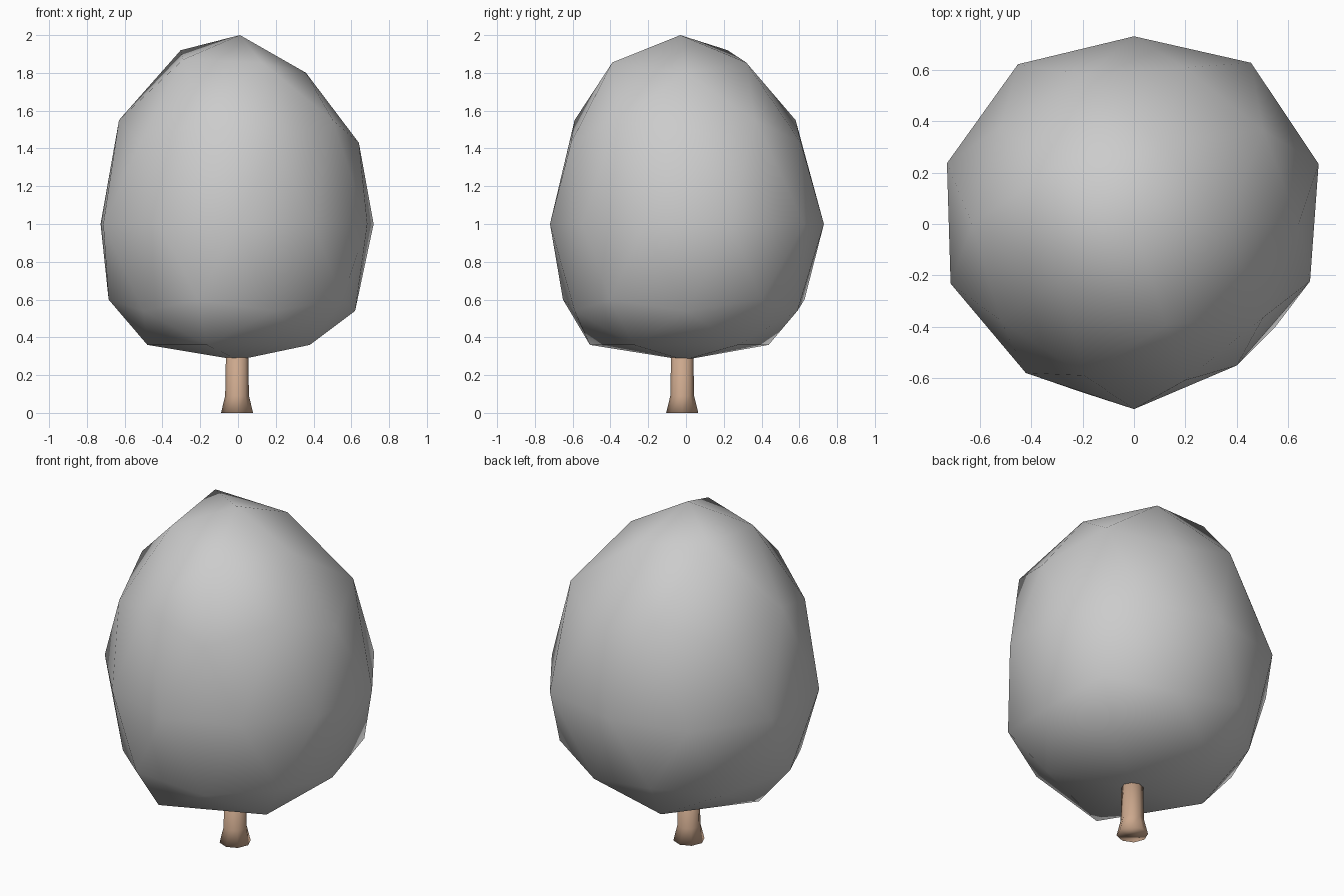
import bpy
import bmesh
from math import atan2, cos, sin, tau

cube = bpy.data.objects.get("Cube")
if cube:
    bpy.data.objects.remove(cube, do_unlink=True)


def make_material(name, colour):
    material = bpy.data.materials.new(name)
    material.use_nodes = True
    material.diffuse_color = colour
    material.node_tree.nodes["Principled BSDF"].inputs["Base Color"].default_value = colour
    return material


def finish(name, bm, material):
    """Turn a bmesh into a smooth shaded object of one colour."""
    bmesh.ops.recalc_face_normals(bm, faces=bm.faces)
    for face in bm.faces:
        face.smooth = True
    mesh = bpy.data.meshes.new(name)
    bm.to_mesh(mesh)
    bm.free()
    mesh.materials.append(material)
    obj = bpy.data.objects.new(name, mesh)
    bpy.context.collection.objects.link(obj)
    return obj


def pick(values, turn):
    """Value for one vertex of a ring; the list runs counter-clockwise from +x."""
    return values[int(turn * len(values) + 0.01) % len(values)]


foliage_grey = make_material("foliage grey", (0.6, 0.6, 0.6, 1))
bark_brown = make_material("bark brown", (0.6, 0.39, 0.265, 1))

# Foliage: a coarse icosphere whose rings are moved to an uneven egg shape
# Sphere level: (radii round the ring, heights round the ring)
rings = {
    0.85: ([0.36, 0.335, 0.375, 0.36, 0.41], [1.8, 1.855, 1.92, 1.87, 1.855]),
    0.53: ([0.62, 0.61, 0.63, 0.62, 0.62], [1.55]),
    0.45: ([0.64], [1.43]),
    0.0: ([0.755, 0.775, 0.73, 0.768, 0.765, 0.75, 0.716, 0.72, 0.68, 0.72], [1.0]),
    -0.45: ([0.68, 0.66, 0.685, 0.685, 0.68], [0.6]),
    -0.53: ([0.62], [0.54]),
    -0.85: ([0.47, 0.46, 0.48, 0.535, 0.47], [0.36]),
}
bm = bmesh.new()
bmesh.ops.create_icosphere(bm, subdivisions=2, radius=1)
for vert in bm.verts:
    x, y, z = vert.co
    if z > 0.95:
        vert.co = (0.01, -0.03, 2)
    elif z < -0.95:
        vert.co = (0, -0.01, 0.28)
    else:
        level = min(rings, key=lambda height: abs(height - z))
        radii, heights = rings[level]
        angle = atan2(y, x)
        turn = (angle / tau + 0.001) % 1
        radius = pick(radii, turn)
        vert.co = (radius * cos(angle), radius * sin(angle), pick(heights, turn))
finish("foliage", bm, foliage_grey)

# Trunk: an eight-sided column with a flared foot
sides = 8
bm = bmesh.new()
loops = []
for radius, height in [(0.085, 0), (0.063, 0.09), (0.058, 0.36)]:
    loops.append([
        bm.verts.new((radius * cos(tau * i / sides) - 0.005,
                      radius * sin(tau * i / sides) - 0.02, height))
        for i in range(sides)
    ])
for low, high in zip(loops, loops[1:]):
    for i in range(sides):
        j = (i + 1) % sides
        bm.faces.new((low[i], low[j], high[j], high[i]))
bm.faces.new(loops[0][::-1])
bm.faces.new(loops[-1])
finish("trunk", bm, bark_brown)
